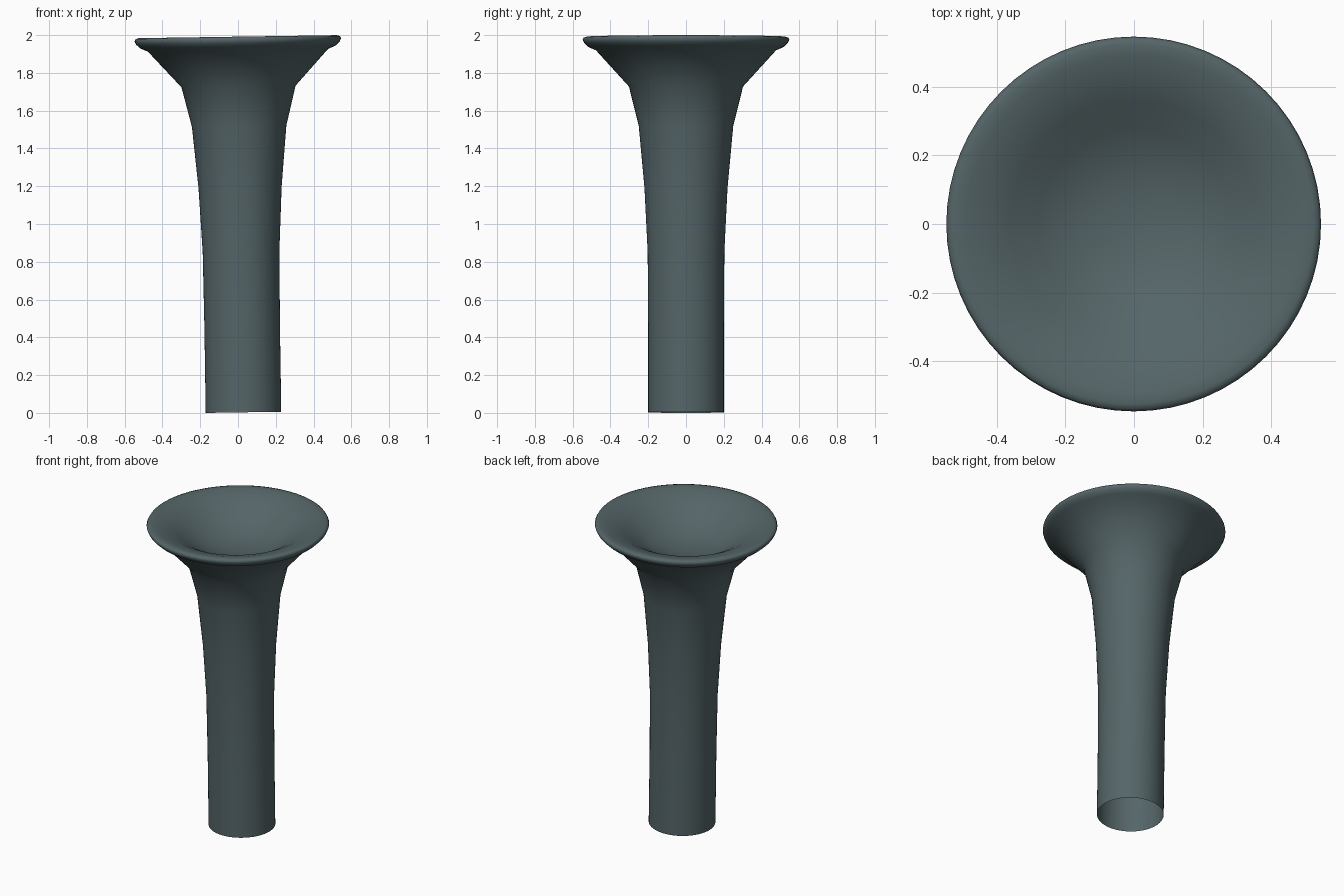
import bpy, bmesh, math
from mathutils import Matrix

if "Cube" in bpy.data.objects:
    bpy.data.objects.remove(bpy.data.objects["Cube"])

SEGMENTS = 64

# (radius, height): open stem, flared bell, rolled lip, then the shallow dish inside
PROFILE = [
    (0.20, 0.0), (0.20, 0.45), (0.203, 0.85), (0.22, 1.19), (0.25, 1.515),
    (0.302, 1.725), (0.477, 1.917), (0.517, 1.934), (0.539, 1.955),
    (0.547, 1.973), (0.541, 1.984), (0.525, 1.989), (0.49, 1.984),
    (0.42, 1.963), (0.36, 1.932), (0.28, 1.882),
    (0.20, 1.842), (0.10, 1.817),
]


def lathe(name, profile, segments, floor_z):
    bm = bmesh.new()
    rings = []
    for r, z in profile:
        rings.append([bm.verts.new((r * math.cos(2 * math.pi * i / segments),
                                    r * math.sin(2 * math.pi * i / segments), z))
                      for i in range(segments)])
    for a, b in zip(rings, rings[1:]):
        for i in range(segments):
            j = (i + 1) % segments
            bm.faces.new((a[i], a[j], b[j], b[i]))
    # dish floor (the stem stays open at the bottom)
    centre = bm.verts.new((0, 0, floor_z))
    for i in range(segments):
        bm.faces.new((rings[-1][i], rings[-1][(i + 1) % segments], centre))
    # slight sideways lean
    lean = Matrix.Translation((0.029, 0, 0.003)) @ Matrix.Rotation(math.radians(-0.87), 4, 'Y')
    bm.transform(lean)
    mesh = bpy.data.meshes.new(name)
    bm.to_mesh(mesh)
    bm.free()
    obj = bpy.data.objects.new(name, mesh)
    bpy.context.collection.objects.link(obj)
    return obj


horn = lathe("flared_horn", PROFILE, SEGMENTS, 1.81)

# dark slate surface
mat = bpy.data.materials.new("slate")
mat.diffuse_color = (0.09, 0.13, 0.138, 1)
mat.use_nodes = True
mat.node_tree.nodes["Principled BSDF"].inputs["Base Color"].default_value = mat.diffuse_color
horn.data.materials.append(mat)

bpy.context.view_layer.objects.active = horn
horn.select_set(True)
bpy.ops.object.shade_smooth_by_angle(angle=math.radians(80))
